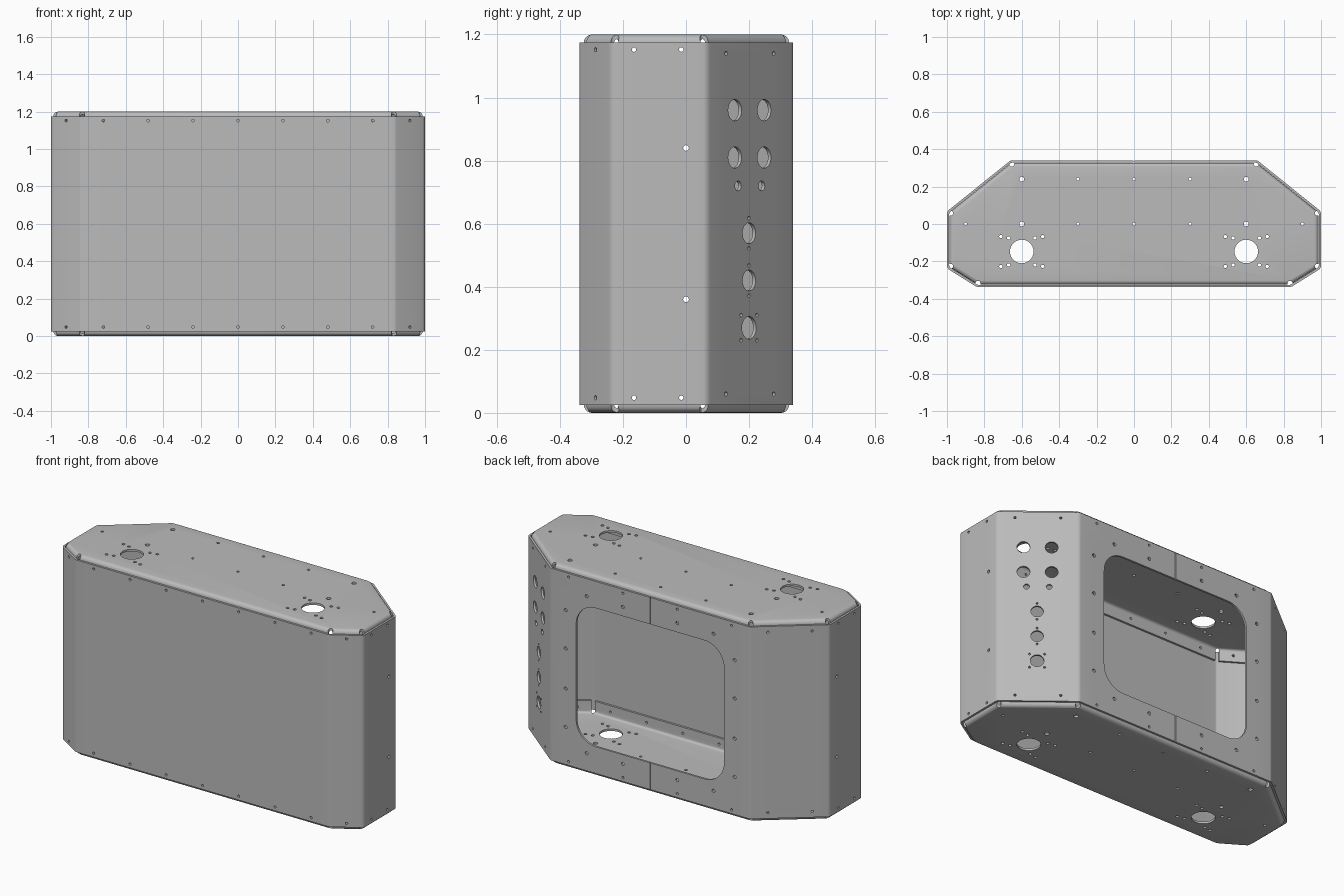
import bpy, bmesh, math
from mathutils import Vector, Matrix

if "Cube" in bpy.data.objects:
    bpy.data.objects.remove(bpy.data.objects["Cube"])

HEIGHT, SHEET, BEND = 1.2, 0.012, 0.026
LIP = 0.025          # cap height left visible beyond the wall
FLANGE = 0.085       # depth of the folded cap flange
HALF = [(0.84, -0.337), (1.0, -0.237), (1.0, 0.067), (0.66, 0.34)]
CORNERS = [Vector(p) for p in HALF] + [Vector((-x, y)) for x, y in reversed(HALF)]

metal = bpy.data.materials.new("grey sheet metal")
GREY = (0.5, 0.5, 0.5, 1)
metal.diffuse_color = GREY
metal.use_nodes = True
metal.node_tree.nodes["Principled BSDF"].inputs["Base Color"].default_value = GREY


def rounded(corners, radius, steps):
    """Replace each corner of a counter-clockwise outline by an arc."""
    out = []
    for i, c in enumerate(corners):
        a = (corners[i - 1] - c).normalized()
        b = (corners[(i + 1) % len(corners)] - c).normalized()
        half = a.angle(b) / 2
        mid = c + (a + b).normalized() * radius / math.sin(half)
        start = c + a * radius / math.tan(half) - mid
        sweep = math.pi - 2 * half
        for k in range(steps + 1):
            out.append(mid + Matrix.Rotation(sweep * k / steps, 2) @ start)
    return out


def inset(outline, d):
    """Move every side of the outline inward by d."""
    out = []
    for i, p in enumerate(outline):
        a = (p - outline[i - 1]).normalized()
        b = (outline[(i + 1) % len(outline)] - p).normalized()
        na, nb = Vector((-a.y, a.x)), Vector((-b.y, b.x))
        out.append(p + (na + nb) * d / (1 + na.dot(nb)))
    return out


def finish(bm, name):
    bmesh.ops.recalc_face_normals(bm, faces=bm.faces)
    mesh = bpy.data.meshes.new(name)
    bm.to_mesh(mesh)
    bm.free()
    mesh.materials.append(metal)
    obj = bpy.data.objects.new(name, mesh)
    bpy.context.collection.objects.link(obj)
    return obj


def loft(name, outline, profile, closed):
    """Sweep a profile of (inset, height) pairs around the outline."""
    bm = bmesh.new()
    rings = [[bm.verts.new((p.x, p.y, z)) for p in inset(outline, d)] for d, z in profile]
    n = len(outline)
    for a, b in zip(rings, rings[1:] + ([rings[0]] if closed else [])):
        for i in range(n):
            j = (i + 1) % n
            bm.faces.new((a[i], a[j], b[j], b[i]))
    if not closed:
        bm.faces.new(rings[0])
        bm.faces.new(rings[-1])
    return finish(bm, name)


def drill(bm, pos, axis, r, depth=0.1, sides=16):
    turn = Vector(axis).to_track_quat('Z', 'Y').to_matrix().to_4x4()
    bmesh.ops.create_cone(bm, cap_ends=True, segments=sides, radius1=r, radius2=r,
                          depth=depth, matrix=Matrix.Translation(pos) @ turn)


# Holes through walls and flanges
holes = bmesh.new()
EDGE_ROWS = (0.048, HEIGHT - 0.048)
chamfer_axis = Vector((0.273, 0.34, 0)).normalized()
slope = 0.34 / 0.273


def chamfer_hole(y, z, r, side=1):
    drill(holes, (side * (1 - (y - 0.067) * slope), y, z),
          (side * chamfer_axis.x, chamfer_axis.y, 0), r, sides=28 if r > 0.02 else 12)


for z in EDGE_ROWS:
    for i in range(-3, 4):
        drill(holes, (i * 0.24, -0.337, z), (0, 1, 0), 0.007)
    for side in (-1, 1):
        drill(holes, (side * 0.92, -0.287, z), (side * 0.53, -0.848, 0), 0.007)
        for y in (-0.165, -0.015):
            drill(holes, (side, y, z), (1, 0, 0), 0.007)
        for x in (0.18, 0.54):
            drill(holes, (side * x, 0.34, z), (0, 1, 0), 0.007)
        for y in (0.127, 0.278):
            chamfer_hole(y, 0.06 if z < 0.5 else HEIGHT - 0.06, 0.007, side)

for side in (-1, 1):
    for z in (0.36, 0.84):
        drill(holes, (side, 0, z), (1, 0, 0), 0.009)
    # Bolt holes framing the back opening
    for z in (0.25, 0.48, 0.72, 0.95):
        drill(holes, (side * 0.56, 0.34, z), (0, 1, 0), 0.01, 0.06)
    for z in (0.13, HEIGHT - 0.13):
        for x in (0.18, 0.42):
            drill(holes, (side * x, 0.34, z), (0, 1, 0), 0.01, 0.06)

# Connector holes on the left rear chamfer
for y in (0.155, 0.248):
    for z in (0.81, 0.96):
        chamfer_hole(y, z, 0.034)
for y in (0.165, 0.24):
    chamfer_hole(y, 0.72, 0.016)
for z in (0.42, 0.57):
    chamfer_hole(0.2, z, 0.033)
    for dz in (-0.048, 0.048):
        chamfer_hole(0.2, z + dz, 0.006)
chamfer_hole(0.2, 0.27, 0.036)
for dy in (-0.025, 0.025):
    for dz in (-0.04, 0.04):
        chamfer_hole(0.2 + dy, 0.27 + dz, 0.006)

# Vertical holes through both caps
cap_holes = bmesh.new()


def cap_hole(x, y, r, sides=12):
    drill(cap_holes, (x, y, HEIGHT / 2), (0, 0, 1), r, 2, sides)


for x in (-0.9, -0.3, 0, 0.3, 0.9):
    cap_hole(x, 0, 0.008)
for x in (-0.3, 0, 0.3):
    cap_hole(x, 0.24, 0.008)
for side in (-0.6, 0.6):
    for y in (0, 0.24):
        cap_hole(side, y, 0.013, 16)
    cap_hole(side, -0.147, 0.063, 40)
    for sx in (-1, 1):
        for sy in (-1, 1):
            cap_hole(side + sx * 0.112, -0.147 + sy * 0.08, 0.009)
            cap_hole(side + sx * 0.07, -0.147 + sy * 0.072, 0.009)

# Corner relief notches between the folded flanges
notches = bmesh.new()
for p in inset(CORNERS, 0.019):
    drill(notches, (p.x, p.y, HEIGHT / 2), (0, 0, 1), 0.014, 2, 12)

# Rounded opening and the seams in the back wall
opening = bmesh.new()
window = rounded([Vector(p) for p in ((-0.49, 0.185), (0.49, 0.185), (0.49, 1.015), (-0.49, 1.015))], 0.13, 10)
front = [opening.verts.new((p.x, 0.3, p.y)) for p in window]
back = [opening.verts.new((p.x, 0.4, p.y)) for p in window]
opening.faces.new(front)
opening.faces.new(back)
for i in range(len(window)):
    opening.faces.new((front[i - 1], front[i], back[i], back[i - 1]))
seams = bmesh.new()
for z in (0.1, HEIGHT - 0.1):
    bmesh.ops.create_cube(seams, size=1, matrix=Matrix.Translation((0, 0.34, z))
                          @ Matrix.Diagonal((0.004, 0.06, 0.24, 1)))

cutters = {name: finish(bm, name + "_cutter") for name, bm in
           dict(hole=holes, cap_hole=cap_holes, notch=notches, opening=opening, seam=seams).items()}

# Folded wall and the two flanged caps
walls = loft("wall_shell", rounded(CORNERS, 0.03, 4),
             [(0, LIP), (0, HEIGHT - LIP), (SHEET, HEIGHT - LIP), (SHEET, LIP)], True)

START = SHEET + 0.001


def arc(r):
    return [(START + BEND - r * math.cos(k * math.pi / 10), BEND - r * math.sin(k * math.pi / 10))
            for k in range(6)]


pan = arc(BEND - SHEET)[::-1] + [(START + SHEET, FLANGE), (START, FLANGE)] + arc(BEND)
bottom = loft("bottom_cap", CORNERS, pan, False)
top = loft("top_cap", CORNERS, [(d, HEIGHT - z) for d, z in pan], False)

for obj, names in ((walls, ("hole", "opening", "seam")),
                   (bottom, ("hole", "cap_hole", "notch")), (top, ("hole", "cap_hole", "notch"))):
    bpy.ops.object.select_all(action='DESELECT')
    obj.select_set(True)
    bpy.context.view_layer.objects.active = obj
    for name in names:
        mod = obj.modifiers.new(name, 'BOOLEAN')
        mod.operation, mod.solver, mod.object = 'DIFFERENCE', 'EXACT', cutters[name]
        bpy.ops.object.modifier_apply(modifier=mod.name)
    bpy.ops.object.shade_smooth_by_angle(angle=math.radians(25))

for cutter in cutters.values():
    bpy.data.objects.remove(cutter)
